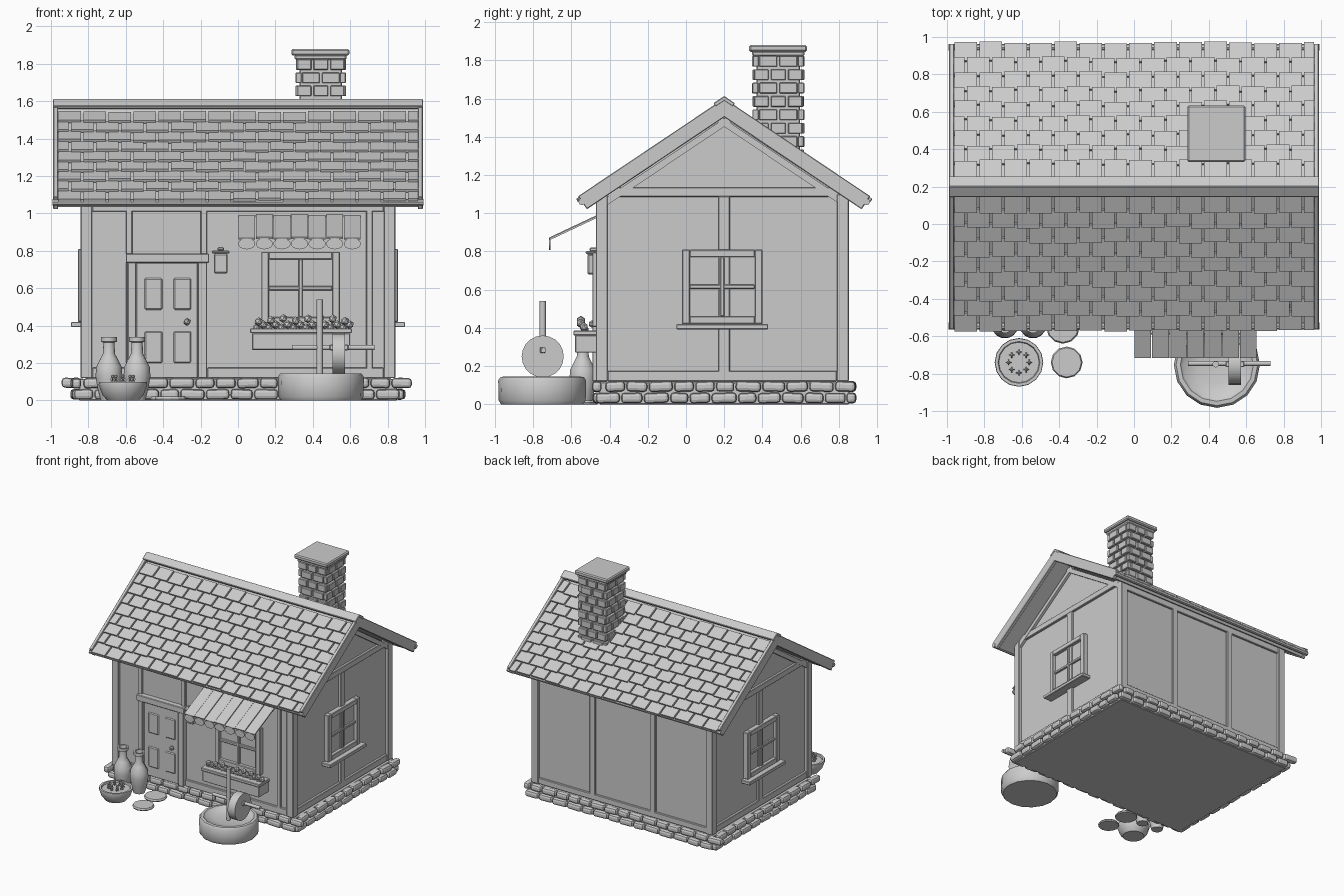
import bpy, bmesh, math, random
from mathutils import Matrix, Vector

if "Cube" in bpy.data.objects:
    bpy.data.objects.remove(bpy.data.objects["Cube"])
random.seed(4)
I = Matrix.Identity(4)
CY = 0.20                                   # centre line of the house in y


def finish(name, bm, bevel=0, seg=1, smooth=False):
    bmesh.ops.recalc_face_normals(bm, faces=bm.faces)
    me = bpy.data.meshes.new(name)
    bm.to_mesh(me)
    bm.free()
    ob = bpy.data.objects.new(name, me)
    bpy.context.collection.objects.link(ob)
    if bevel:
        m = ob.modifiers.new("bevel", 'BEVEL')
        m.width, m.segments = bevel, seg
    if smooth:
        bpy.ops.object.select_all(action='DESELECT')
        bpy.context.view_layer.objects.active = ob
        ob.select_set(True)
        bpy.ops.object.shade_smooth_by_angle(angle=math.radians(40))
    return ob


def add_box(bm, c, s, M=I, rot=I):
    bmesh.ops.create_cube(bm, size=1, matrix=M @ Matrix.Translation(c) @ rot @ Matrix.Diagonal((*s, 1)))


def boxes(name, items, M=I, bevel=0.004):
    """items are (x0, x1, y0, y1, z0, z1)"""
    bm = bmesh.new()
    for a, b, c, d, e, f in items:
        add_box(bm, ((a + b) / 2, (c + d) / 2, (e + f) / 2), (b - a, d - c, f - e), M)
    return finish(name, bm, bevel)


def lathe(name, profile, loc, n=16, smooth=True):
    bm = bmesh.new()
    rings = [[bm.verts.new((loc[0] + r * math.cos(2 * math.pi * i / n), loc[1] + r * math.sin(2 * math.pi * i / n),
                            loc[2] + z)) for i in range(n)] for r, z in profile]
    for p, q in zip(rings, rings[1:]):
        for i in range(n):
            bm.faces.new((p[i], p[(i + 1) % n], q[(i + 1) % n], q[i]))
    bm.faces.new(rings[0])
    bm.faces.new(rings[-1])
    return finish(name, bm, smooth=smooth)


def rod(name, p, q, r, n=10):
    p, q = Vector(p), Vector(q)
    bm = bmesh.new()
    R = (q - p).to_track_quat('Z', 'Y').to_matrix().to_4x4()
    bmesh.ops.create_cone(bm, cap_ends=True, segments=n, radius1=r, radius2=r, depth=(q - p).length,
                          matrix=Matrix.Translation((p + q) / 2) @ R)
    return finish(name, bm, smooth=True)


def balls(name, items):
    bm = bmesh.new()
    for c, r in items:
        bmesh.ops.create_icosphere(bm, subdivisions=1, radius=r, matrix=Matrix.Translation(c))
    return finish(name, bm)


# Walls: gabled profile extruded along x
bm = bmesh.new()
prof = [(-0.45, 0.1), (0.83, 0.1), (0.83, 1.08), (CY, 1.5), (-0.45, 1.08)]
f = bm.faces.new([bm.verts.new((-0.815, y, z)) for y, z in prof])
ext = bmesh.ops.extrude_face_region(bm, geom=[f])['geom']
bmesh.ops.translate(bm, vec=(1.63, 0, 0), verts=[v for v in ext if isinstance(v, bmesh.types.BMVert)])
finish("walls", bm)

# Foundation slab and stone courses
boxes("foundation", [(-0.85, 0.85, -0.455, 0.855, 0, 0.115)])
bm = bmesh.new()
for k, (half, off) in enumerate([(0.86, 0.655), (0.655, 0.86)] * 2):
    M = Matrix.Translation((0, CY, 0)) @ Matrix.Rotation(k * math.pi / 2, 4, 'Z')
    for row in range(2):
        x = -half - 0.02 + 0.05 * row
        while x < half - 0.02:
            w = random.uniform(0.1, 0.14)
            add_box(bm, (x + w / 2, -off - random.uniform(0, 0.012), 0.03 + 0.06 * row),
                    (w - 0.008, 0.05, 0.054), M, Matrix.Rotation(random.uniform(-.05, .05), 4, 'Y'))
            x += w
bmesh.ops.translate(bm, vec=(0, 0, 0.003), verts=bm.verts)
finish("foundation_stones", bm, 0.018, 2)

# Timber frame
T = []
for sx in (-1, 1):
    xa, xb = sorted((sx * 0.78, sx * 0.842))
    T += [(xa, xb, -0.472, -0.41, 0.12, 1.1), (xa, xb, 0.79, 0.852, 0.12, 1.1)]
    xa, xb = sorted((sx * 0.8, sx * 0.835))
    T += [(xa, xb, 0.17, 0.23, 0.12, 1.09), (xa, xb, -0.41, 0.79, 0.12, 0.175), (xa, xb, -0.45, 0.83, 1.085, 1.135)]
    T += [(sx * 0.28 - 0.025, sx * 0.28 + 0.025, 0.8, 0.845, 0.12, 1.1)]
T += [(-0.78, 0.78, 0.8, 0.845, 0.12, 0.17), (-0.78, 0.78, 0.8, 0.845, 1.03, 1.09),
      (-0.165, 0.78, -0.466, -0.42, 0.12, 0.175), (-0.78, -0.59, -0.466, -0.42, 0.12, 0.175),
      (-0.78, 0.78, -0.466, -0.42, 1.01, 1.08), (-0.6, -0.565, -0.466, -0.42, 0.12, 1.05),
      (-0.2, -0.165, -0.466, -0.42, 0.12, 1.05), (0.685, 0.72, -0.466, -0.42, 0.12, 1.05)]
boxes("timber_frame", T)

# Roof: deck, tiles, bargeboards and ridge, laid out in slope coordinates (u down, n out)
A, RZ, L = math.atan(0.67), 1.60, 0.92
ca, sa = math.cos(A), math.sin(A)


def slope_box(bm, s, x, u, n, size, tilt=0):
    add_box(bm, (x, CY + s * (u * ca + n * sa), RZ - u * sa + n * ca), size, I,
            Matrix.Rotation(-s * (A - tilt), 4, 'X'))


deck, tiles, barge, rake, ridge = [bmesh.new() for _ in range(5)]
ROWS, PITCH = 9, 0.1335
for s in (-1, 1):
    slope_box(deck, s, 0, L / 2, -0.055, (1.94, L - 0.02, 0.035))
    slope_box(ridge, s, 0, 0.026, 0.0, (1.98, 0.07, 0.022))
    for r in range(ROWS):
        u = 0.075 + (r + 0.5) * (L - 0.07) / ROWS
        for i in range(-1, 15):
            a = max(-0.962, -0.96 + PITCH * (i + 0.5 * (r % 2)))
            b = min(0.962, -0.96 + PITCH * (i + 1 + 0.5 * (r % 2)) - 0.012)
            if b - a > 0.02:
                slope_box(tiles, s, (a + b) / 2, u + random.uniform(-.006, .006), -0.021,
                          (b - a, 0.108, 0.018), 0.14)
    for sx in (-1, 1):
        slope_box(barge, s, sx * 0.975, L / 2, -0.04, (0.027, L, 0.082))
        slope_box(rake, s, sx * 0.82, 0.43, -0.105, (0.035, 0.78, 0.035))
finish("roof_deck", deck)
finish("roof_tiles", tiles)
finish("bargeboards", barge, 0.004)
finish("gable_rake_trim", rake)
finish("ridge_cap", ridge, 0.004)
for s, nm in ((-1, "front"), (1, "back")):
    rod(nm + "_eave_pole", (-0.992, CY + s * 0.745, 1.06), (0.992, CY + s * 0.745, 1.06), 0.018, 8)

# Chimney with staggered bricks
C = Matrix.Translation((0.443, 0.483, 0))
boxes("chimney_core", [(-0.113, 0.113, -0.113, 0.113, 1.2, 1.84)], C)
bm = bmesh.new()
for row in range(8):
    z = 1.305 + 0.07 * row
    for k in range(4):
        M = C @ Matrix.Rotation(k * math.pi / 2, 4, 'Z')
        cuts = (-0.132, -0.045, 0.045, 0.132) if (row + k) % 2 else (-0.106, 0, 0.106)
        for a, b in zip(cuts, cuts[1:]):
            add_box(bm, ((a + b) / 2, -0.116 - random.uniform(0, .005), z), (b - a - 0.012, 0.032, 0.056), M)
finish("chimney_bricks", bm, 0.004)
boxes("chimney_cap", [(-0.158, 0.152, -0.152, 0.15, 1.845, 1.88), (-0.14, 0.137, -0.137, 0.137, 1.82, 1.85)], C, 0.008)


# Windows: local x runs along the wall, local -y points outwards
def window(name, loc, turn, sill):
    M = Matrix.Translation(loc) @ Matrix.Rotation(turn, 4, 'Z')
    w, h, t = 0.21, 0.195, 0.04
    boxes(name + "_frame", [(-w, -w + t, -0.04, 0.02, -h, h), (w - t, w, -0.04, 0.02, -h, h),
                            (-w + t, w - t, -0.04, 0.02, h - t, h), (-w + t, w - t, -0.04, 0.02, -h, -h + t),
                            (-0.011, 0.011, -0.03, 0.02, -h + t, h - t),
                            (-w + t, w - t, -0.028, 0.02, -0.011, 0.011)], M)
    boxes(name + "_glass", [(-w + t, w - t, -0.012, 0.01, -h + t, h - t)], M, 0)
    if sill:
        boxes(name + "_sill", [(-0.24, 0.24, -0.078, 0.02, -h - 0.028, -h)], M)


window("right_window", (0.815, 0.19, 0.615), math.pi / 2, True)
window("left_window", (-0.815, 0.19, 0.615), -math.pi / 2, True)
window("front_window", (0.335, -0.45, 0.6), 0, False)

# Door
boxes("door_frame", [(-0.59, -0.545, -0.49, -0.44, 0.12, 0.78), (-0.215, -0.165, -0.49, -0.44, 0.12, 0.78),
                     (-0.6, -0.155, -0.495, -0.44, 0.735, 0.785)])
boxes("door", [(-0.545, -0.215, -0.47, -0.44, 0.12, 0.735)])
boxes("door_panels", [(x, x + 0.095, -0.478, -0.46, z, z + 0.17) for x in (-0.5, -0.345) for z in (0.2, 0.485)], bevel=0.007)
balls("door_knob", [((-0.272, -0.492, 0.42), 0.02)])

# Lantern beside the door
boxes("lantern", [(-0.128, -0.055, -0.515, -0.46, 0.68, 0.785), (-0.14, -0.045, -0.525, -0.45, 0.785, 0.802),
                  (-0.11, -0.075, -0.505, -0.46, 0.8, 0.82)], bevel=0.006)

# Flower box
boxes("flower_box", [(0.075, 0.6, -0.58, -0.45, 0.27, 0.36), (0.065, 0.61, -0.59, -0.45, 0.36, 0.385)])
F = []
for i in range(8):
    x = 0.11 + 0.066 * i
    F += [((x, -0.55, 0.43 + random.uniform(-.01, .01)), 0.024), ((x + 0.025, -0.535, 0.405), 0.024),
          ((x - 0.01, -0.53, 0.39), 0.022)]
balls("box_flowers", F)

# Striped awning with scalloped edge
bm, sc = bmesh.new(), bmesh.new()
tilt = math.atan2(0.12, 0.255)
for i in range(7):
    x = 0.047 + 0.094 * i
    add_box(bm, (x, -0.585, 0.925 + 0.004 * (i % 2)), (0.09, 0.285, 0.01), I, Matrix.Rotation(tilt, 4, 'X'))
    bmesh.ops.create_cone(sc, cap_ends=True, segments=14, radius1=1, radius2=1, depth=1, matrix=Matrix.Translation(
        (x, -0.712, 0.838)) @ Matrix.Diagonal((0.046, 0.008, 0.03, 1)) @ Matrix.Rotation(math.pi / 2, 4, 'X'))
finish("awning_slats", bm)
finish("awning_scallops", sc)

# Round stone basin with post, wheel and axle
lathe("basin", [(0.215, 0), (0.228, 0.02), (0.23, 0.125), (0.218, 0.143), (0.195, 0.145), (0.18, 0.128),
                (0.1, 0.112), (0.01, 0.108)], (0.443, -0.753, 0), 16)
rod("basin_post", (0.437, -0.75, 0.1), (0.437, -0.75, 0.54), 0.017)
rod("wheel", (0.505, -0.75, 0.25), (0.572, -0.75, 0.25), 0.11, 20)
rod("axle", (0.29, -0.745, 0.283), (0.73, -0.745, 0.283), 0.014)
boxes("wheel_hub", [(0.49, 0.59, -0.765, -0.735, 0.268, 0.298)])

# Two vases
for nm, x in (("left_vase", -0.69), ("right_vase", -0.54)):
    lathe(nm, [(0.045, 0), (0.06, 0.06), (0.072, 0.13), (0.068, 0.18), (0.045, 0.225), (0.032, 0.25), (0.03, 0.31),
               (0.043, 0.315), (0.043, 0.34), (0.03, 0.34), (0.026, 0.3)], (x, -0.54, 0), 14)

# Planter bowl with small plants
lathe("planter", [(0.085, 0), (0.11, 0.03), (0.13, 0.085), (0.128, 0.098), (0.112, 0.098), (0.108, 0.085),
                  (0.01, 0.085)], (-0.615, -0.74, 0), 16)
P, S = [], bmesh.new()
for i in range(8):
    a = i * math.pi / 4
    x, y = -0.615 + 0.055 * math.cos(a), -0.74 + 0.055 * math.sin(a)
    for j in range(4):
        add_box(S, (x, y, 0.105), (0.006, 0.034, 0.008), I,
                Matrix.Rotation(j * math.pi / 2, 4, 'Z') @ Matrix.Rotation(0.8, 4, 'X'))
    P.append(((x, y, 0.128), 0.011))
finish("planter_leaves", S)
balls("planter_buds", P)

# Stepping stones
for i, (x, y, r) in enumerate([(-0.36, -0.74, 0.085), (-0.38, -0.55, 0.09)]):
    lathe("stepping_stone_%d" % (i + 1), [(r * 0.95, 0), (r, 0.008), (r * 0.92, 0.02)], (x, y, 0), 12, False)
